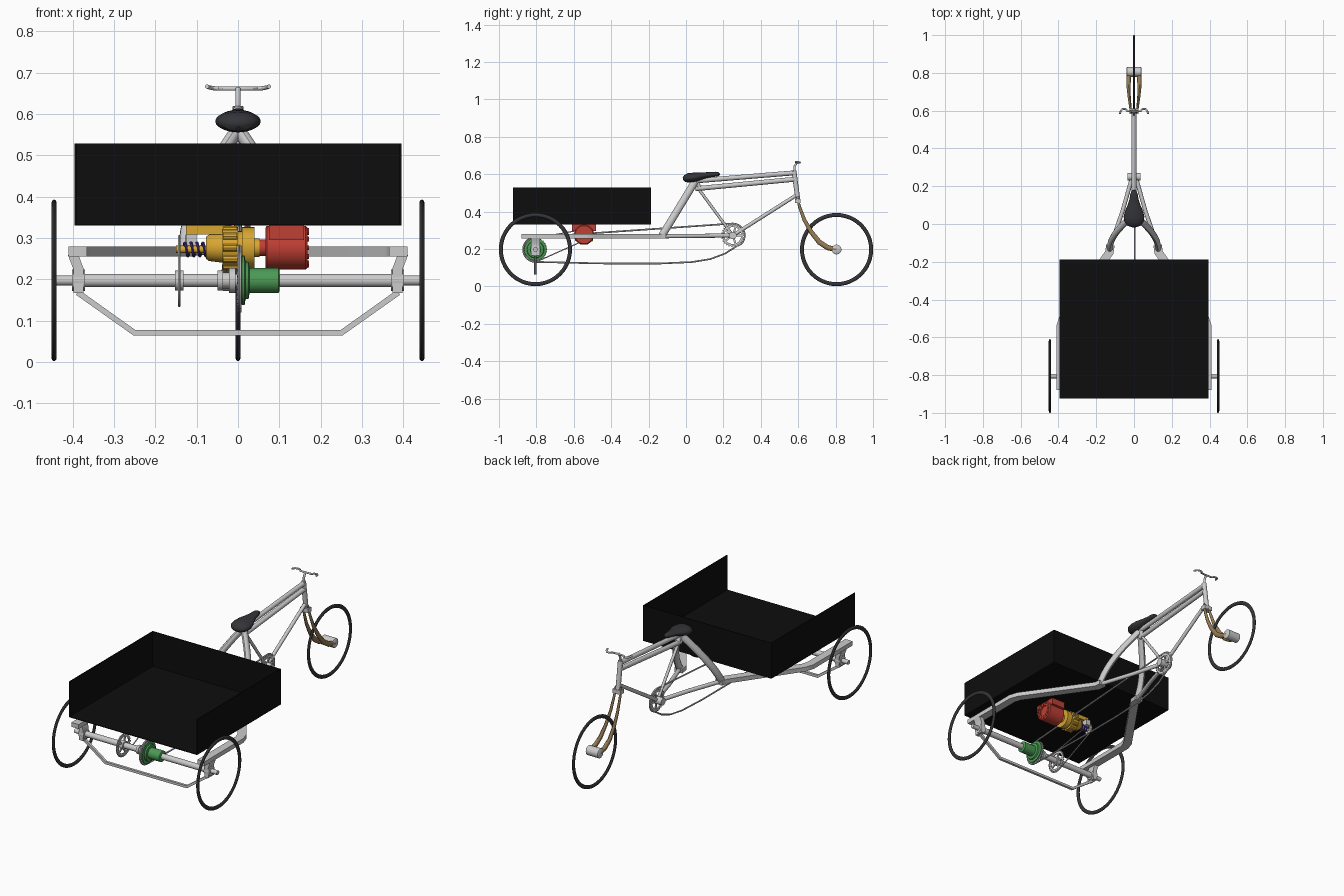
import bpy, bmesh
from math import sin, cos, pi, radians
from mathutils import Vector

if "Cube" in bpy.data.objects:
    bpy.data.objects.remove(bpy.data.objects["Cube"])

X, Y, Z = Vector((1, 0, 0)), Vector((0, 1, 0)), Vector((0, 0, 1))


def mat(name, c):
    m = bpy.data.materials.new(name)
    m.diffuse_color = (*c, 1)
    m.use_nodes = True
    m.node_tree.nodes["Principled BSDF"].inputs["Base Color"].default_value = m.diffuse_color
    return m


BLACK = mat("black", (0.004, 0.004, 0.004))
RUBBER = mat("rubber", (0.035, 0.035, 0.04))
RED = mat("red", (0.52, 0.05, 0.035))
YELLOW = mat("yellow", (0.68, 0.38, 0.03))
GREEN = mat("green", (0.07, 0.32, 0.09))
PURPLE = mat("purple", (0.06, 0.03, 0.3))
BRONZE = mat("bronze", (0.3, 0.2, 0.09))


def finish(name, bm, m=None, mirror=False):
    bmesh.ops.recalc_face_normals(bm, faces=bm.faces)
    me = bpy.data.meshes.new(name)
    bm.to_mesh(me)
    bm.free()
    ob = bpy.data.objects.new(name, me)
    bpy.context.collection.objects.link(ob)
    if m:
        me.materials.append(m)
    if mirror:
        ob.modifiers.new("mirror", 'MIRROR').use_mirror_merge = False
    bpy.ops.object.select_all(action='DESELECT')
    ob.select_set(True)
    bpy.context.view_layer.objects.active = ob
    bpy.ops.object.shade_smooth_by_angle(angle=radians(35))
    return ob


def skin(bm, rings, closed=False):
    n = len(rings[0])
    vs = [[bm.verts.new(p) for p in r] for r in rings]
    pairs = list(zip(vs, vs[1:])) + ([(vs[-1], vs[0])] if closed else [])
    for a, b in pairs:
        for i in range(n):
            j = (i + 1) % n
            bm.faces.new((a[i], a[j], b[j], b[i]))
    if not closed:
        bm.faces.new(vs[0])
        bm.faces.new(vs[-1])


def sweep(name, pts, r, up=Z, m=None, mirror=False, n=12, closed=False, square=False):
    """Tube along pts; r is a radius, a (side, up) pair or a list of pairs."""
    P = [Vector(p) for p in pts]
    k = len(P)
    size = r if isinstance(r, list) else [r if isinstance(r, tuple) else (r, r)] * k
    if square:
        sec = [(1, 1), (-1, 1), (-1, -1), (1, -1)]
    else:
        sec = [(cos(2 * pi * i / n), sin(2 * pi * i / n)) for i in range(n)]
    rings = []
    for i, p in enumerate(P):
        a = P[(i - 1) % k] if closed or i > 0 else p
        b = P[(i + 1) % k] if closed or i < k - 1 else p
        t = ((p - a).normalized() + (b - p).normalized()).normalized()
        s = t.cross(up).normalized()
        u = s.cross(t)
        rings.append([p + s * (size[i][0] * c) + u * (size[i][1] * d) for c, d in sec])
    bm = bmesh.new()
    skin(bm, rings, closed)
    return finish(name, bm, m, mirror)


def lathe(name, prof, y, z, m=None, mirror=False, n=32):
    """Turned part about an x-parallel axis; prof is (x, radius)."""
    bm = bmesh.new()
    skin(bm, [[(x, y + r * cos(2 * pi * i / n), z + r * sin(2 * pi * i / n)) for i in range(n)]
              for x, r in prof])
    return finish(name, bm, m, mirror)


def gear(name, x, y, z, r, teeth, inner, w=0.004, tooth=0.006, m=None):
    """Toothed ring with five spokes and a hub."""
    n = teeth * 4
    rings = []
    for xx, out in ((x - w, 0), (x - w, 1), (x + w, 1), (x + w, 0)):
        rings.append([(xx, y + q * cos(2 * pi * i / n), z + q * sin(2 * pi * i / n)) for i in range(n)
                      for q in [(r - (tooth if i % 4 > 1 else 0)) if out else inner]])
    bm = bmesh.new()
    skin(bm, rings, True)
    finish(name + "_ring", bm, m)
    for i in range(5):
        a = 2 * pi * i / 5
        sweep(name + "_spoke", [(x, y, z), (x, y + inner * 1.05 * cos(a), z + inner * 1.05 * sin(a))],
              (0.005, 0.003), X, m, square=True)


def box(name, lo, hi, m=None, mirror=False):
    bm = bmesh.new()
    bmesh.ops.create_cube(bm, size=1)
    for v in bm.verts:
        v.co = [(l + h) / 2 + c * (h - l) for l, h, c in zip(lo, hi, v.co)]
    return finish(name, bm, m, mirror)


def arc(x, y, z, r, a0, a1, n=14):
    return [(x, y + r * cos(radians(a0 + (a1 - a0) * i / n)), z + r * sin(radians(a0 + (a1 - a0) * i / n)))
            for i in range(n + 1)]


AY, AZ = 0.805, 0.197           # wheel axle position
CY, CZ = 0.25, 0.272            # crank position

# Wheels
def tyre(name, x, y, mirror=False):
    sweep(name, arc(x, y, AZ, 0.185, 0, 352.5, 47), (0.0105, 0.0065), X, RUBBER, mirror, closed=True)

tyre("rear_tyre", 0.445, -AY, True)
tyre("front_tyre", 0, AY)
lathe("front_hub", [(-0.04, 0.02), (-0.036, 0.026), (0.036, 0.026), (0.04, 0.02)], AY, AZ)

# Cargo bed: floor and three walls, open at the tail
T = 0.004
box("bed_floor", (-0.395, -0.925, 0.33), (0.395, -0.187, 0.33 + T), BLACK)
box("bed_side", (0.395 - T, -0.925, 0.33), (0.395, -0.187, 0.528), BLACK, True)
box("bed_end_wall", (-0.395, -0.187 - T, 0.33), (0.395, -0.187, 0.528), BLACK)

# Bicycle frame
sweep("head_tube", [(0, 0.6, 0.45), (0, 0.577, 0.618)], 0.013, X)
sweep("top_tube", [(0, 0.04, 0.563), (0, 0.58, 0.607)], 0.013, X)
sweep("second_top_tube", [(0, 0.05, 0.522), (0, 0.585, 0.573)], 0.013, X)
sweep("down_tube", [(0, 0.594, 0.49), (0, CY, CZ)], 0.01, X)
sweep("seat_tube", [(0, 0.05, 0.545), (0, CY, CZ)], 0.008, X)
lathe("crank_shell", [(-0.035, 0.02), (0.035, 0.02)], CY, CZ)
arch = []
for i in range(13):
    t = i / 12
    arch.append((0.006 + 0.122 * sin(t * pi / 2), 0.045 - 0.175 * t, 0.555 - 0.287 * t))
sweep("seat_arch", arch, (0.02, 0.016), X, None, True)
sweep("chain_stay", [(0.012, CY - 0.01, CZ), (0.06, 0.07, 0.27), (0.125, -0.12, 0.268)],
      (0.011, 0.011), Z, None, True)
sweep("rear_rail", [(0.125, -0.11, 0.267), (0.13, -0.15, 0.267), (0.375, -0.5, 0.267),
                    (0.388, -0.54, 0.267), (0.388, -0.88, 0.267)], (0.0225, 0.012), Z, None, True, square=True)

# Rear axle, brackets and truss rod
lathe("rear_axle", [(-0.44, 0.012), (-0.4, 0.012), (-0.4, 0.016), (0.4, 0.016), (0.4, 0.012), (0.44, 0.012)], -AY, AZ)
sweep("axle_bracket", [(0.4, -AY, 0.262), (0.386, -AY, 0.225), (0.386, -AY, 0.166)],
      (0.025, 0.012), X, None, True, square=True)
lathe("axle_bearing", [(0.37, 0.026), (0.402, 0.026)], -AY, AZ, None, True)
sweep("truss_rod", [(-0.388, -AY, 0.168), (-0.25, -AY, 0.07), (0.25, -AY, 0.07), (0.388, -AY, 0.168)],
      (0.007, 0.007), Y, square=True)

# Differential and sprockets
lathe("differential", [(0.006, 0.05), (0.01, 0.06), (0.016, 0.06), (0.018, 0.046), (0.026, 0.044),
                       (0.028, 0.03), (0.098, 0.03), (0.1, 0.027)], -AY, AZ, GREEN)
lathe("freewheel", [(-0.05, 0.024), (-0.036, 0.024), (-0.036, 0.019), (-0.022, 0.019),
                    (-0.022, 0.03), (-0.006, 0.03)], -AY, AZ)
gear("pedal_sprocket", 0.002, -AY, AZ, 0.063, 24, 0.045)
gear("drive_sprocket", -0.142, -AY, AZ, 0.06, 24, 0.045, 0.003)
gear("crank_wheel", 0.004, CY, CZ, 0.062, 26, 0.045)
lathe("drive_sprocket_hub", [(-0.152, 0.024), (-0.132, 0.024)], -AY, AZ)

# Chains: the long one sags, the short one goes to the motor
sag = [(0.004, -0.6, 0.126), (0.004, -0.4, 0.122), (0.004, -0.15, 0.122), (0.004, 0.03, 0.13),
       (0.004, 0.13, 0.146), (0.004, 0.21, 0.176), (0.004, 0.27, 0.215)]
sweep("pedal_chain", arc(0.004, -AY, AZ, 0.066, 92, 268) + sag + arc(0.004, CY, CZ, 0.064, -45, 92),
      0.0045, X, n=6, closed=True)
MY, MZ = -0.545, 0.276
sweep("motor_chain", arc(-0.142, -AY, AZ, 0.062, 108, 290) + arc(-0.142, MY, MZ, 0.028, -65, 105),
      0.003, X, n=6, closed=True)

# Motor and gearbox
lathe("motor", [(0.05, 0.02), (0.066, 0.02), (0.066, 0.048), (0.07, 0.053), (0.163, 0.053),
                (0.168, 0.048), (0.168, 0.03), (0.16, 0.03)], MY, MZ, RED)
for i in range(12):
    a = 2 * pi * i / 12
    y, z = MY + 0.042 * cos(a), MZ + 0.042 * sin(a)
    lathe("motor_end_tooth", [(0.165, 0.006), (0.172, 0.006)], y, z, RED, n=8)
box("motor_mount", (0.075, MY - 0.064, 0.295), (0.16, MY + 0.064, 0.33), RED)
lathe("gearbox", [(-0.078, 0.026), (-0.07, 0.032), (-0.038, 0.036), (-0.038, 0.05), (0.0, 0.05),
                  (0.0, 0.04), (0.01, 0.04), (0.01, 0.05), (0.04, 0.05), (0.04, 0.022), (0.052, 0.022)],
      MY, MZ, YELLOW)
for i in range(10):
    a = 2 * pi * i / 10
    lathe("gearbox_lug", [(-0.036, 0.01), (-0.002, 0.01)], MY + 0.048 * cos(a), MZ + 0.046 * sin(a), YELLOW, n=10)
box("gearbox_bracket", (-0.126, MY - 0.02, 0.308), (-0.03, MY + 0.02, 0.33), YELLOW)
box("bracket_leg", (-0.126, MY + 0.0, 0.278), (-0.1, MY + 0.035, 0.31))
lathe("output_shaft", [(-0.15, 0.009), (-0.07, 0.009)], MY, MZ - 0.004, YELLOW, n=16)
sweep("shaft_spring", [(-0.132 + 0.058 * i / 64, MY + 0.016 * cos(2 * pi * i / 16),
                        MZ - 0.004 + 0.016 * sin(2 * pi * i / 16)) for i in range(65)], 0.0035, X, PURPLE, n=6)
gear("motor_sprocket", -0.142, MY, MZ, 0.027, 12, 0.014, 0.003, 0.004)

# Fork and steering
sweep("fork_blade", [(0.015, 0.594, 0.48), (0.018, 0.607, 0.425), (0.021, 0.633, 0.355), (0.025, 0.67, 0.29),
                     (0.028, 0.713, 0.236), (0.029, 0.758, 0.207), (0.029, AY, AZ)],
      [(0.006, 0.006), (0.008, 0.006), (0.01, 0.007), (0.012, 0.008), (0.014, 0.01), (0.014, 0.012), (0.013, 0.012)],
      X, BRONZE, True)
box("fork_crown", (-0.024, 0.582, 0.445), (0.024, 0.612, 0.468))
sweep("stem", [(0, 0.579, 0.61), (0, 0.58, 0.64), (0, 0.592, 0.662)], 0.006, X)
sweep("handlebar", [(0, 0.595, 0.661), (0.035, 0.597, 0.661), (0.045, 0.609, 0.661), (0.06, 0.609, 0.662),
                    (0.07, 0.6, 0.664), (0.075, 0.583, 0.666)], 0.005, Z, RUBBER and None, True)

# Saddle: broad tail tapering to a nose
saddle = [(-0.017, 0.575, 0.012, 0.006), (-0.008, 0.576, 0.036, 0.018), (0.012, 0.58, 0.051, 0.025),
          (0.04, 0.582, 0.055, 0.026), (0.07, 0.588, 0.047, 0.022), (0.1, 0.593, 0.034, 0.017),
          (0.13, 0.597, 0.024, 0.014), (0.16, 0.6, 0.019, 0.013), (0.175, 0.6, 0.014, 0.01), (0.181, 0.6, 0.005, 0.004)]
sweep("saddle", [(0, s[0], s[1]) for s in saddle], [(s[2], s[3]) for s in saddle], Z, RUBBER, n=24)
sweep("seat_post", [(0, 0.075, 0.52), (0, 0.045, 0.58)], 0.012, X)
